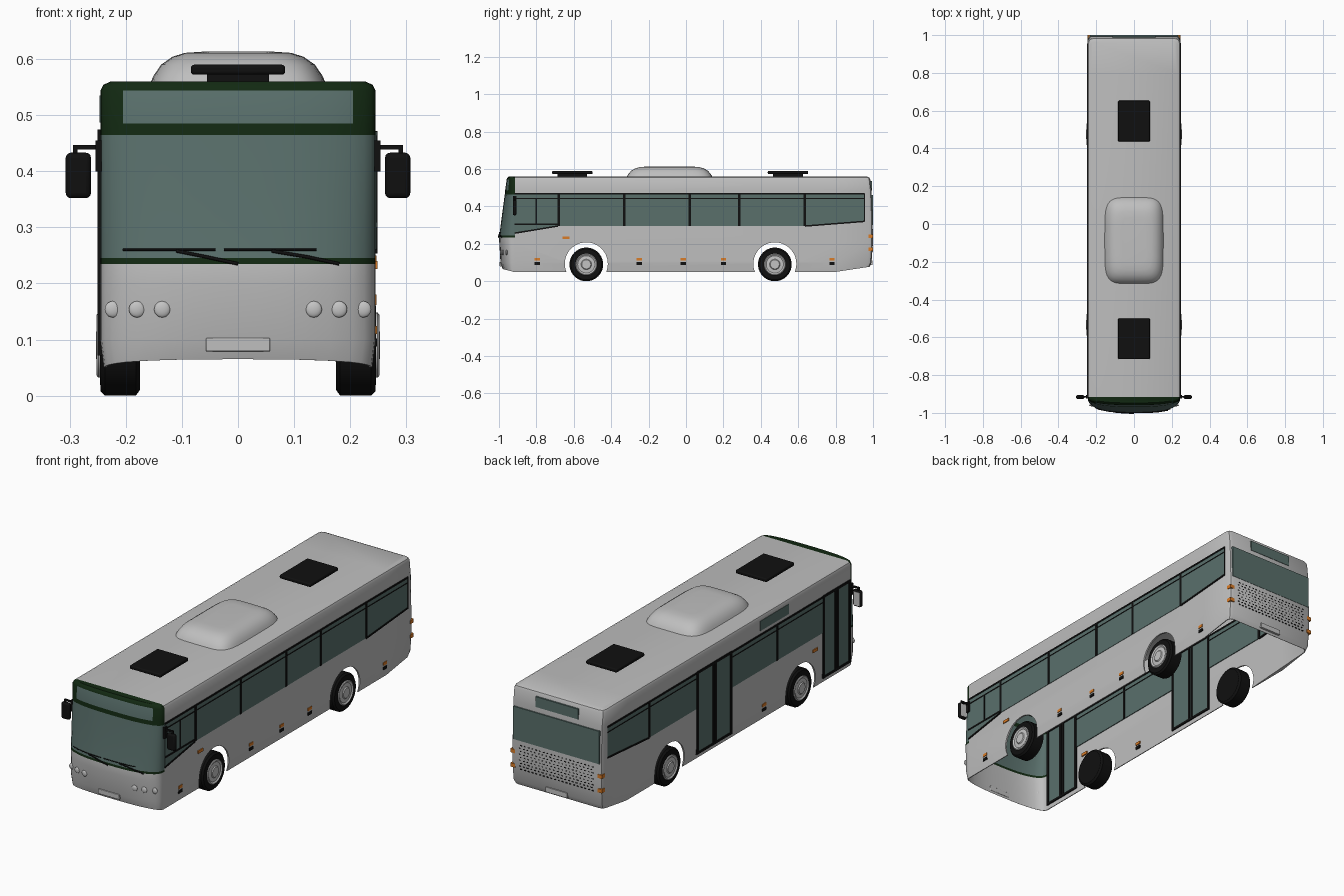
import bpy, bmesh, math
from mathutils import Matrix

if "Cube" in bpy.data.objects:
    bpy.data.objects.remove(bpy.data.objects["Cube"])


def material(name, r, g, b):
    m = bpy.data.materials.new(name)
    m.use_nodes = True
    m.diffuse_color = (r, g, b, 1)
    m.node_tree.nodes["Principled BSDF"].inputs["Base Color"].default_value = (r, g, b, 1)
    return m


BODY = material("body_grey", 0.52, 0.52, 0.52)
GLASS = material("teal_glass", 0.1, 0.16, 0.148)
GREEN = material("dark_green", 0.006, 0.022, 0.006)
BLACK = material("black", 0.005, 0.005, 0.005)
SILVER = material("silver", 0.55, 0.55, 0.55)
ORANGE = material("orange", 0.7, 0.2, 0.02)

HW, CORNER = 0.245, -0.915   # half width, and where the curved nose begins


def finish(name, bm, *mats, smooth=True, bevel=0):
    bmesh.ops.recalc_face_normals(bm, faces=bm.faces)
    mesh = bpy.data.meshes.new(name)
    bm.to_mesh(mesh)
    bm.free()
    ob = bpy.data.objects.new(name, mesh)
    bpy.context.collection.objects.link(ob)
    for m in mats:
        mesh.materials.append(m)
    if bevel:
        mod = ob.modifiers.new("rounding", "BEVEL")
        mod.width, mod.segments = bevel, 3
    if smooth:
        shade(ob)
    return ob


def shade(ob):
    bpy.ops.object.select_all(action="DESELECT")
    ob.select_set(True)
    bpy.context.view_layer.objects.active = ob
    bpy.ops.object.shade_smooth_by_angle(angle=math.radians(35))


def boxes(name, mat, spans, bevel=0):
    """One object made of boxes given as (x0, x1, y0, y1, z0, z1)."""
    bm = bmesh.new()
    for x0, x1, y0, y1, z0, z1 in spans:
        mid = ((x0 + x1) / 2, (y0 + y1) / 2, (z0 + z1) / 2)
        size = (abs(x1 - x0), abs(y1 - y0), abs(z1 - z0), 1)
        bmesh.ops.create_cube(bm, size=1, matrix=Matrix.Translation(mid) @ Matrix.Diagonal(size))
    return finish(name, bm, mat, smooth=bevel > 0, bevel=bevel)


def side_panels(name, mat, side, polygons, out):
    """Flat (y, z) polygons set through the side wall, seen inside and out."""
    bm = bmesh.new()
    for poly in polygons:
        a, b = ([bm.verts.new((side * x, y, z)) for y, z in poly] for x in (HW - 0.01 - out, HW + out))
        loft(bm, [a, b])
        bm.faces.new(a)
        bm.faces.new(b)
    return finish(name, bm, mat, smooth=False)


def loft(bm, rings):
    for a, b in zip(rings, rings[1:]):
        for i in range(len(a)):
            j = (i + 1) % len(a)
            bm.faces.new((a[i], a[j], b[j], b[i]))


def rect(y0, y1, z0, z1):
    return [(y0, z0), (y1, z0), (y1, z1), (y0, z1)]


def bar(y0, z0, y1, z1, w=0.008):
    d = math.hypot(y1 - y0, z1 - z0)
    dy, dz = -(z1 - z0) / d * w / 2, (y1 - y0) / d * w / 2
    return [(y0 - dy, z0 - dz), (y1 - dy, z1 - dz), (y1 + dy, z1 + dz), (y0 + dy, z0 + dz)]


# Body shell: stacked plan outlines (z, inset, nose y, tail y)
LEVELS = [(0.05, 0.006, -0.98, 0.982), (0.1, 0, -0.992, 0.992), (0.2, 0, -0.998, 0.999),
          (0.235, 0, -1, 0.999), (0.245, 0, -0.998, 0.999), (0.36, 0, -0.983, 0.997),
          (0.465, 0, -0.969, 0.993), (0.485, 0, -0.967, 0.992), (0.544, 0, -0.959, 0.985),
          (0.554, 0.005, -0.955, 0.981), (0.56, 0.018, -0.947, 0.968)]


def nose_y(x, yf):
    u = min(1, abs(x) / HW)
    return CORNER + (yf - CORNER) * (1 - u ** 2.6) ** (1 / 2.6)


def front(x, z):
    for a, b in zip(LEVELS, LEVELS[1:]):
        if a[0] <= z <= b[0]:
            return nose_y(x, a[2] + (b[2] - a[2]) * (z - a[0]) / (b[0] - a[0]))


half = [0.04, 0.08, 0.12, 0.165, 0.205, 0.225, 0.237, 0.243, HW]
NOSE = [-x for x in reversed(half)] + [0] + half


def shell(name, t, floor):
    bm = bmesh.new()
    rings = []
    for k, (z, inset, yf, yr) in enumerate(LEVELS):
        w, r = HW - inset - t, yr - t
        pts = [(x * w / HW, nose_y(x, yf + t)) for x in NOSE]
        tail = [(w, 0.8), (w, r - 0.02), (w - 0.006, r - 0.006), (w - 0.02, r)]
        pts += tail + [(-x, y) for x, y in reversed(tail)]
        height = floor if k == 0 else z - t if z > 0.55 else z
        rings.append([bm.verts.new((x, y, height)) for x, y in pts])
    loft(bm, rings)
    bm.faces.new(rings[0])
    n, top = len(NOSE), rings[-1]
    bm.faces.new(top[:n])
    bm.faces.new(top[n - 1:] + top[:1])
    # nose colours by height: sill line, windscreen, header with sign
    for f in bm.faces:
        c = f.calc_center_median()
        if c.y < CORNER - 0.0005 and c.z > 0.235:
            sign = 0.485 < c.z < 0.544 and abs(c.x) < 0.205
            f.material_index = 1 if sign or 0.245 < c.z < 0.465 else 2
    return finish(name, bm, BODY, GLASS, GREEN, smooth=False)


body = shell("body_shell", 0, 0.05)
cutters = [shell("cavity_cutter", 0.008, -0.05)]
WHEEL_Y = (-0.533, 0.475)
TURN = Matrix.Rotation(math.pi / 2, 4, "Y")
for y in WHEEL_Y:
    bm = bmesh.new()
    bmesh.ops.create_cone(bm, cap_ends=True, segments=48, radius1=0.115, radius2=0.115, depth=0.7,
                          matrix=Matrix.Translation((0, y, 0.093)) @ TURN)
    cutters.append(finish("arch_cutter", bm, BODY, smooth=False))
bpy.context.view_layer.objects.active = body
for c in cutters:
    mod = body.modifiers.new("cut", "BOOLEAN")
    mod.operation, mod.solver, mod.object = "DIFFERENCE", "EXACT", c
    bpy.ops.object.modifier_apply(modifier=mod.name)
    bpy.data.objects.remove(c)
for v in body.data.vertices:   # skirt rises at both ends
    if v.co.z < 0.052:
        v.co.z += max(0, v.co.y - 0.8) * 0.15 + max(0, -0.92 - v.co.y) * 0.25
shade(body)

# Left side windows and trim
side_panels("left_windows", GLASS, 1, [[(-0.916, 0.257), (-0.685, 0.295), (0.64, 0.295),
                                        (0.955, 0.32), (0.955, 0.47), (-0.916, 0.47)]], 0.002)
trim = [bar(y, 0.295, y, 0.47, 0.014) for y in (-0.68, -0.33, 0.02, 0.285, 0.635)]
trim += [bar(-0.916, 0.468, 0.955, 0.468), bar(-0.68, 0.443, 0.955, 0.443, 0.004),
         bar(-0.916, 0.257, -0.685, 0.295), bar(0.635, 0.295, 0.955, 0.32), bar(0.955, 0.32, 0.955, 0.47, 0.005),
         bar(-0.916, 0.305, -0.68, 0.305), bar(-0.8, 0.305, -0.8, 0.443), bar(-0.916, 0.443, -0.68, 0.443, 0.005)]
side_panels("left_window_trim", BLACK, 1, trim, 0.004)

# Right side windows, two double doors and route sign
DOORS = ((-0.912, -0.70), (0.0, 0.27))
side_panels("right_windows", GLASS, -1,
            [rect(-0.70, 0.0, 0.295, 0.47),
             [(0.27, 0.295), (0.64, 0.295), (0.955, 0.32), (0.955, 0.47), (0.27, 0.47)]], 0.002)
side_panels("side_sign", GLASS, -1, [rect(-0.44, -0.22, 0.487, 0.535)], 0.002)
side_panels("door_glass", GLASS, -1, [rect(a, b, 0.075, 0.47) for a, b in DOORS], 0.002)
trim = [bar(-0.70, 0.468, 0.0, 0.468), bar(0.27, 0.468, 0.955, 0.468), bar(-0.70, 0.443, 0.0, 0.443, 0.004),
        bar(0.27, 0.443, 0.955, 0.443, 0.004), bar(0.635, 0.295, 0.955, 0.32),
        bar(-0.35, 0.295, -0.35, 0.47, 0.014), bar(0.635, 0.295, 0.635, 0.47, 0.014)]
side_panels("right_window_trim", BLACK, -1, trim, 0.004)
frames = []
for a, b in DOORS:
    m = (a + b) / 2
    frames += [bar(y, 0.072, y, 0.474, 0.013) for y in (a + 0.006, m - 0.009, m + 0.009, b - 0.006)]
    frames += [bar(a, z, b, z, 0.011) for z in (0.078, 0.469)]
side_panels("door_frames", BLACK, -1, frames, 0.005)

# Side marker lamps
for side, name, ys in ((1, "left", (-0.795, -0.25, -0.015, 0.2, 0.78)), (-1, "right", (-0.25,))):
    for part, mat, z in (("lamps", ORANGE, 0.11), ("reflectors", BLACK, 0.088)):
        side_panels(f"{name}_marker_{part}", mat, side,
                    [rect(y - 0.014, y + 0.014, z, z + 0.014) for y in ys], 0.003)
    side_panels(f"{name}_indicator", ORANGE, side, [rect(-0.66, -0.622, 0.226, 0.24)], 0.004)

# Tail: window, sign, engine grille, plate and lamps
boxes("rear_window", GLASS, [(-0.232, 0.232, 0.982, 0.9995, 0.3, 0.46)])
boxes("rear_sign", GLASS, [(-0.115, 0.115, 0.975, 0.994, 0.485, 0.535)])
boxes("rear_grille", BLACK, [(x - 0.004, x + 0.004, 0.99, 0.9998, z, z + 0.004)
                             for r in range(9) for z in [0.16 + r * 0.0145]
                             for c in range(20) for x in [-0.196 + c * 0.0203 + (r % 2) * 0.006]])
boxes("rear_plate", SILVER, [(-0.057, 0.057, 0.985, 0.998, 0.088, 0.112)])
boxes("rear_lamps", ORANGE, [(s * 0.222, s * 0.2465, 0.975, 0.9995, z, z + 0.018)
                             for s in (-1, 1) for z in (0.162, 0.232)])

# Nose: headlamps, plate and wipers
bm = bmesh.new()
for x in (0.135, 0.18, 0.223):
    for s in (-1, 1):
        place = Matrix.Translation((s * x, front(x, 0.154), 0.154)) @ Matrix.Diagonal((1, 0.4, 1, 1))
        bmesh.ops.create_uvsphere(bm, u_segments=20, v_segments=12, radius=0.0145, matrix=place)
finish("headlamps", bm, SILVER)
boxes("front_plate", BODY, [(-0.057, 0.057, -0.996, -0.98, 0.079, 0.103)], bevel=0.002)


def rod(name, path, radius):
    cu = bpy.data.curves.new(name, "CURVE")
    cu.dimensions, cu.bevel_depth, cu.bevel_resolution = "3D", radius, 2
    cu.use_fill_caps = True
    sp = cu.splines.new("POLY")
    sp.points.add(len(path) - 1)
    for p, co in zip(sp.points, path):
        p.co = (*co, 1)
    cu.materials.append(BLACK)
    bpy.context.collection.objects.link(bpy.data.objects.new(name, cu))


for i, (x, blade, arm) in enumerate(((0.0, (-0.205, -0.04), -0.11), (0.18, (-0.025, 0.14), 0.06))):
    rod(f"wiper_blade_{i}", [(blade[0] + k * 0.033, front(blade[0] + k * 0.033, 0.26) - 0.003, 0.26)
                             for k in range(6)], 0.002)
    rod(f"wiper_arm_{i}", [(px, front(px, pz) - 0.003, pz)
                           for px, pz in ((x, 0.235), (x - 0.055, 0.247), (arm, 0.258))], 0.003)

# Mirrors
for s, name in ((1, "left"), (-1, "right")):
    boxes(f"{name}_mirror_arm", BLACK, [(s * 0.242, s * 0.254, -0.925, -0.905, 0.4, 0.455),
                                        (s * 0.25, s * 0.294, -0.919, -0.911, 0.439, 0.447),
                                        (s * 0.286, s * 0.294, -0.919, -0.911, 0.425, 0.447)])
    boxes(f"{name}_mirror", BLACK, [(s * 0.262, s * 0.307, -0.926, -0.906, 0.352, 0.433)], bevel=0.009)
    boxes(f"{name}_mirror_glass", SILVER, [(s * 0.268, s * 0.301, -0.908, -0.905, 0.36, 0.425)])

# Roof unit and hatches
bm = bmesh.new()
rings = []
for w, d, z in ((0.156, 0.229, 0.558), (0.15, 0.222, 0.571), (0.137, 0.206, 0.59),
                (0.117, 0.182, 0.604), (0.095, 0.155, 0.611), (0.065, 0.12, 0.613)):
    ring = []
    for k in range(48):
        c, s = math.cos(k * math.pi / 24), math.sin(k * math.pi / 24)
        ring.append(bm.verts.new((math.copysign(abs(c) ** 0.4, c) * w,
                                  math.copysign(abs(s) ** 0.4, s) * d - 0.088, z)))
    rings.append(ring)
loft(bm, rings)
bm.faces.new(rings[-1])
finish("roof_unit", bm, BODY)
for name, y in (("front", -0.608), ("rear", 0.545)):
    boxes(f"{name}_hatch_base", BLACK, [(-0.055, 0.055, y - 0.08, y + 0.08, 0.555, 0.58)])
    boxes(f"{name}_hatch_lid", BLACK, [(-0.084, 0.084, y - 0.108, y + 0.108, 0.572, 0.59)], bevel=0.006)

# Wheels: profiles of (distance from centre line, radius) spun about the axle


def spin(name, profile, y, side, mat):
    bm = bmesh.new()
    rings = [[bm.verts.new((side * x, y + r * math.cos(a * math.pi / 20), 0.09 + r * math.sin(a * math.pi / 20)))
              for a in range(40)] for x, r in profile]
    loft(bm, rings)
    bm.faces.new(rings[0])
    bm.faces.new(rings[-1])
    finish(name, bm, mat)


for y, end in zip(WHEEL_Y, ("front", "rear")):
    for s, name in ((1, "left"), (-1, "right")):
        spin(f"{end}_{name}_tyre", [(0.175, 0.06), (0.175, 0.08), (0.182, 0.09), (0.237, 0.09),
                                    (0.245, 0.082), (0.246, 0.06)], y, s, BLACK)
        spin(f"{end}_{name}_hub", [(0.24, 0.058), (0.249, 0.058), (0.252, 0.054), (0.247, 0.046),
                                   (0.249, 0.028), (0.253, 0.024), (0.253, 0.008)], y, s, SILVER)
